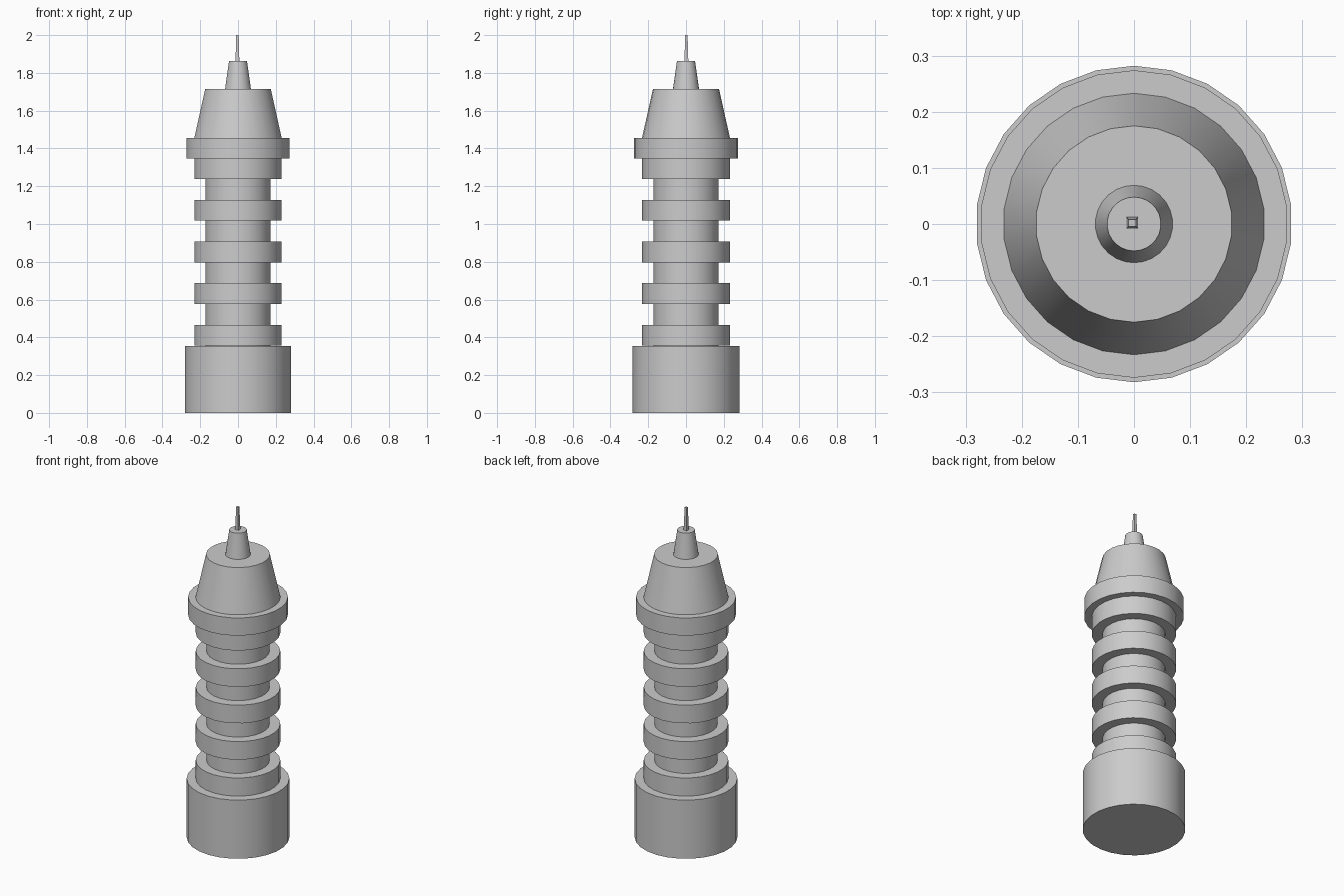
import bpy
import math

if "Cube" in bpy.data.objects:
    bpy.data.objects.remove(bpy.data.objects["Cube"])

SIDES = 26


def tapered(name, z0, z1, r0, r1=None, sides=SIDES, x=0.0, y=0.0, turn=0.0):
    """Upright cylinder or cone frustum between two heights."""
    bpy.ops.mesh.primitive_cone_add(
        vertices=sides, radius1=r0, radius2=r0 if r1 is None else r1,
        depth=z1 - z0, location=(x, y, (z0 + z1) / 2), rotation=(0, 0, turn))
    obj = bpy.context.object
    obj.name = name
    bpy.ops.object.shade_smooth_by_angle(angle=math.radians(30))
    return obj


# Wide base and the slim core running up through the rings
tapered("base", 0.0, 0.355, 0.282)
tapered("core", 0.355, 1.349, 0.173)

# Five evenly spaced rings, the first resting on the base
for i in range(5):
    z = 0.356 + i * 0.2205
    tapered(f"ring_{i + 1}", z, z + 0.11, 0.232)

# Collar, tapered head and nozzle
tapered("collar", 1.348, 1.455, 0.274)
tapered("head", 1.455, 1.714, 0.233, 0.175)
tapered("nozzle", 1.714, 1.863, 0.069, 0.048)

# Thin square needle, a hair off centre
tapered("needle", 1.863, 2.0, 0.0145, 0.009, sides=4,
        x=-0.003, y=0.002, turn=math.radians(45))
